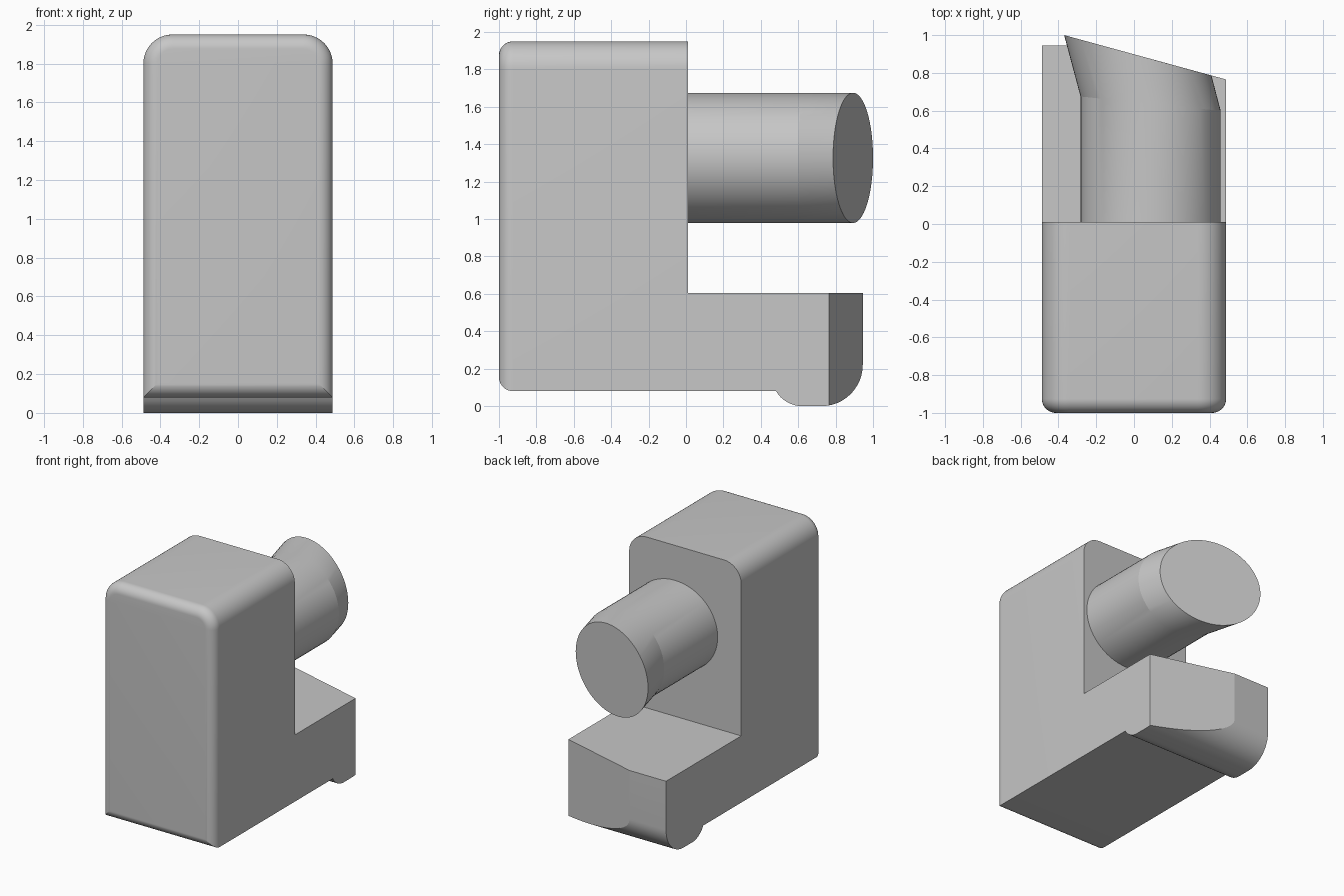
import bpy, bmesh, math
from mathutils import Vector

cube = bpy.data.objects.get("Cube")
if cube:
    bpy.data.objects.remove(cube, do_unlink=True)

grey = bpy.data.materials.new("plain grey")
grey.use_nodes = True
colour = (0.57, 0.57, 0.57, 1)
grey.diffuse_color = colour
grey.node_tree.nodes["Principled BSDF"].inputs["Base Color"].default_value = colour

HALF = 0.488          # half width of body and foot
BACK = 0.01           # rear plane of the tall body
BOTTOM, TOP = 0.08, 1.95


def arc(cx, cy, r, start, end, steps=12):
    """Points on a circular arc, angles in degrees."""
    angles = [math.radians(start + (end - start) * i / steps) for i in range(steps + 1)]
    return [(cx + r * math.cos(a), cy + r * math.sin(a)) for a in angles]


def loft(bm, rings):
    """Skin closed rings of equal length and cap both ends."""
    rows = [[bm.verts.new(p) for p in ring] for ring in rings]
    for a, b in zip(rows, rows[1:]):
        for i in range(len(a)):
            j = (i + 1) % len(a)
            bm.faces.new((a[i], a[j], b[j], b[i]))
    bm.faces.new(rows[0])
    bm.faces.new(rows[-1])


def finish(bm, name):
    bmesh.ops.recalc_face_normals(bm, faces=bm.faces[:])
    mesh = bpy.data.meshes.new(name)
    bm.to_mesh(mesh)
    bm.free()
    obj = bpy.data.objects.new(name, mesh)
    bpy.context.collection.objects.link(obj)
    mesh.materials.append(grey)
    bpy.ops.object.select_all(action='DESELECT')
    obj.select_set(True)
    bpy.context.view_layer.objects.active = obj
    bpy.ops.object.shade_smooth_by_angle(angle=math.radians(10))
    return obj


# Tall body: arched front outline, with a rounded rim around the front face
def body_ring(y, inset):
    w, r = HALF - inset, 0.15 - inset
    cx, cz = HALF - 0.15, TOP - 0.15
    outline = [(-w, BOTTOM + inset), (w, BOTTOM + inset)]
    outline += arc(cx, cz, r, 0, 90) + arc(-cx, cz, r, 90, 180)
    return [(x, y, z) for x, z in outline]


rim = 0.075
rings = [body_ring(-1 + rim + y, rim + x) for y, x in
         [(-rim * math.cos(t * math.pi / 24), -rim * math.sin(t * math.pi / 24))
          for t in range(13)]]
bm = bmesh.new()
loft(bm, rings + [body_ring(BACK, 0)])
finish(bm, "body")

# Foot: side profile with a rounded toe, its rear corner cut at a slant
profile = [(BACK, 0.605), (BACK, BOTTOM), (0.48, BOTTOM)]
profile += arc(0.62, 0.16, 0.16, 210, 270, 8)
profile += arc(0.725, 0.22, 0.22, 270, 360)
profile += [(0.945, 0.605)]
bm = bmesh.new()
loft(bm, [[(x, y, z) for y, z in profile] for x in (-HALF, HALF)])
cut = bmesh.ops.bisect_plane(bm, geom=bm.verts[:] + bm.edges[:] + bm.faces[:],
                             plane_co=Vector((0.02, 0.893, 0)),
                             plane_no=Vector((0.264, 0.965, 0)), clear_outer=True)
edges = [e for e in cut["geom_cut"] if isinstance(e, bmesh.types.BMEdge)]
bmesh.ops.holes_fill(bm, edges=edges)
finish(bm, "foot")


# Round arm: straight tube that bends sideways and ends in a slanted face
def tube_ring(cx, cy, hx, hy, sides=64):
    angles = [2 * math.pi * i / sides for i in range(sides)]
    return [(cx + hx * math.cos(a), cy + hy * math.cos(a), 1.327 + 0.348 * math.sin(a))
            for a in angles]


bm = bmesh.new()
loft(bm, [tube_ring(0.088, BACK, 0.371, 0),
          tube_ring(0.088, 0.637, 0.371, -0.038),
          tube_ring(0.02, 0.893, 0.39, -0.107)])
finish(bm, "round_arm")
